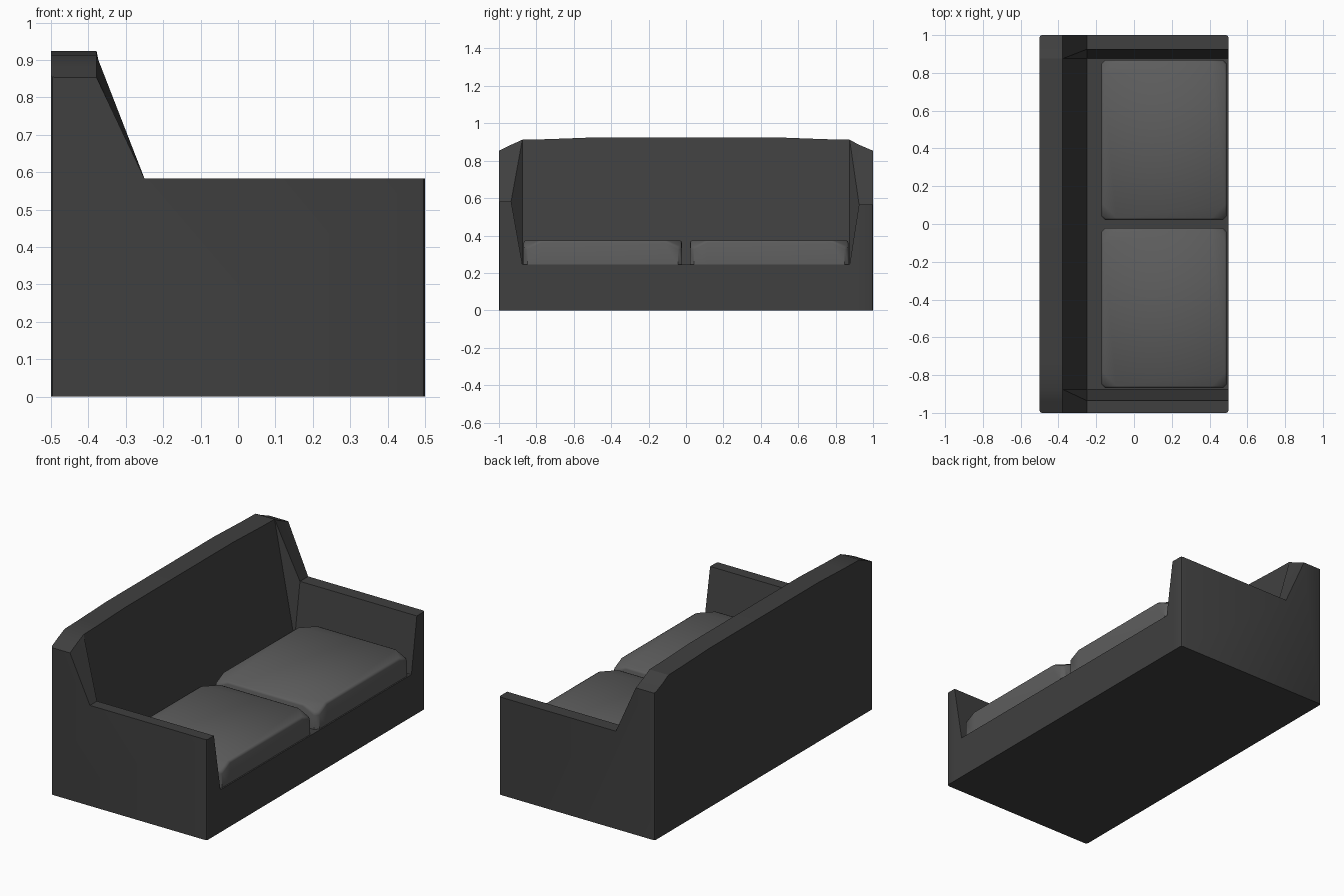
import bpy, bmesh, math

if "Cube" in bpy.data.objects:
    bpy.data.objects.remove(bpy.data.objects["Cube"])


def grey(name, v):
    m = bpy.data.materials.new(name)
    m.diffuse_color = (v, v, v, 1)
    m.use_nodes = True
    m.node_tree.nodes["Principled BSDF"].inputs["Base Color"].default_value = m.diffuse_color
    return m


def finish(bm, name, mat, angle):
    bmesh.ops.recalc_face_normals(bm, faces=bm.faces)
    me = bpy.data.meshes.new(name)
    bm.to_mesh(me)
    bm.free()
    ob = bpy.data.objects.new(name, me)
    bpy.context.collection.objects.link(ob)
    me.materials.append(mat)
    bpy.ops.object.select_all(action='DESELECT')
    ob.select_set(True)
    bpy.context.view_layer.objects.active = ob
    bpy.ops.object.shade_smooth_by_angle(angle=math.radians(angle))
    return ob


# Sofa body: side profiles lofted across the width (y, back height, seat/arm height)
def sofa_body(mat):
    sections = [(-1, .853, .583), (-.935, .885, .583), (-.875, .912, .246),
                (-.74, .915, .246), (-.5, .924, .246), (.5, .924, .246),
                (.74, .915, .246), (.875, .912, .246), (.925, .885, .567),
                (1, .853, .567)]
    bm = bmesh.new()
    rings = []
    for y, top, seat in sections:
        profile = [(-.5, 0), (-.5, top), (-.378, top), (-.25, seat),
                   (.5, seat), (.5, 0)]
        rings.append([bm.verts.new((x, y, z)) for x, z in profile])
    for a, b in zip(rings, rings[1:]):
        for i in range(6):
            j = (i + 1) % 6
            quad = (a[i], a[j], b[j], b[i])
            # the back/wing faces twist where the arm begins, so split them there
            if i == 2 and abs(a[3].co.z - b[3].co.z) > .1:
                arm, inner = (a, b) if a[3].co.z > b[3].co.z else (b, a)
                bm.faces.new((arm[2], arm[3], inner[2]))
                bm.faces.new((inner[2], arm[3], inner[3]))
            else:
                bm.faces.new(quad)
    bm.faces.new(rings[0])
    bm.faces.new(rings[-1])
    # Softened upright corners
    corners = [e for e in bm.edges if all(
        abs(v.co.x) > .49 and abs(v.co.y) > .99 for v in e.verts)
        and abs(e.verts[0].co.z - e.verts[1].co.z) > .1]
    bmesh.ops.bevel(bm, geom=corners, offset=.012, segments=2,
                    profile=.5, affect='EDGES')
    return finish(bm, "sofa_body", mat, 25)


# Seat cushion: chamfered plan outline with dipped corners and a soft rim
def cushion(name, y0, y1, mat):
    x0, x1, top, dip = -.173, .492, .374, .035
    cx, cy, hx, hy = (x0 + x1) / 2, (y0 + y1) / 2, (x1 - x0) / 2, (y1 - y0) / 2
    plan = []
    for sx, sy in ((1, 1), (-1, 1), (-1, -1), (1, -1)):
        corner = [(0, .09, 0), (0, .02, dip), (.02, 0, dip), (.09, 0, 0)]
        if sx * sy < 0:
            corner.reverse()
        plan += [(cx + sx * (hx - dx), cy + sy * (hy - dy), top - d)
                 for dx, dy, d in corner]
    bm = bmesh.new()
    up = [bm.verts.new(p) for p in plan]
    low = [bm.verts.new((x, y, .24)) for x, y, z in plan]
    for i in range(16):
        j = (i + 1) % 16
        bm.faces.new((up[i], up[j], low[j], low[i]))
    for k in range(0, 16, 4):
        bm.faces.new(up[k:k + 4])
    bm.faces.new([up[i] for k in range(0, 16, 4) for i in (k, k + 3)])
    bm.faces.new(low)
    bmesh.ops.recalc_face_normals(bm, faces=bm.faces)
    rim = [bm.edges.get((up[i], up[(i + 1) % 16])) for i in range(16)]
    bmesh.ops.bevel(bm, geom=rim, offset=.012, segments=2, profile=.5,
                    affect='EDGES')
    return finish(bm, name, mat, 40)


dark = grey("dark_grey", .05)
light = grey("mid_grey", .11)
sofa_body(dark)
cushion("seat_cushion_left", -.868, -.022, light)
cushion("seat_cushion_right", .022, .868, light)
